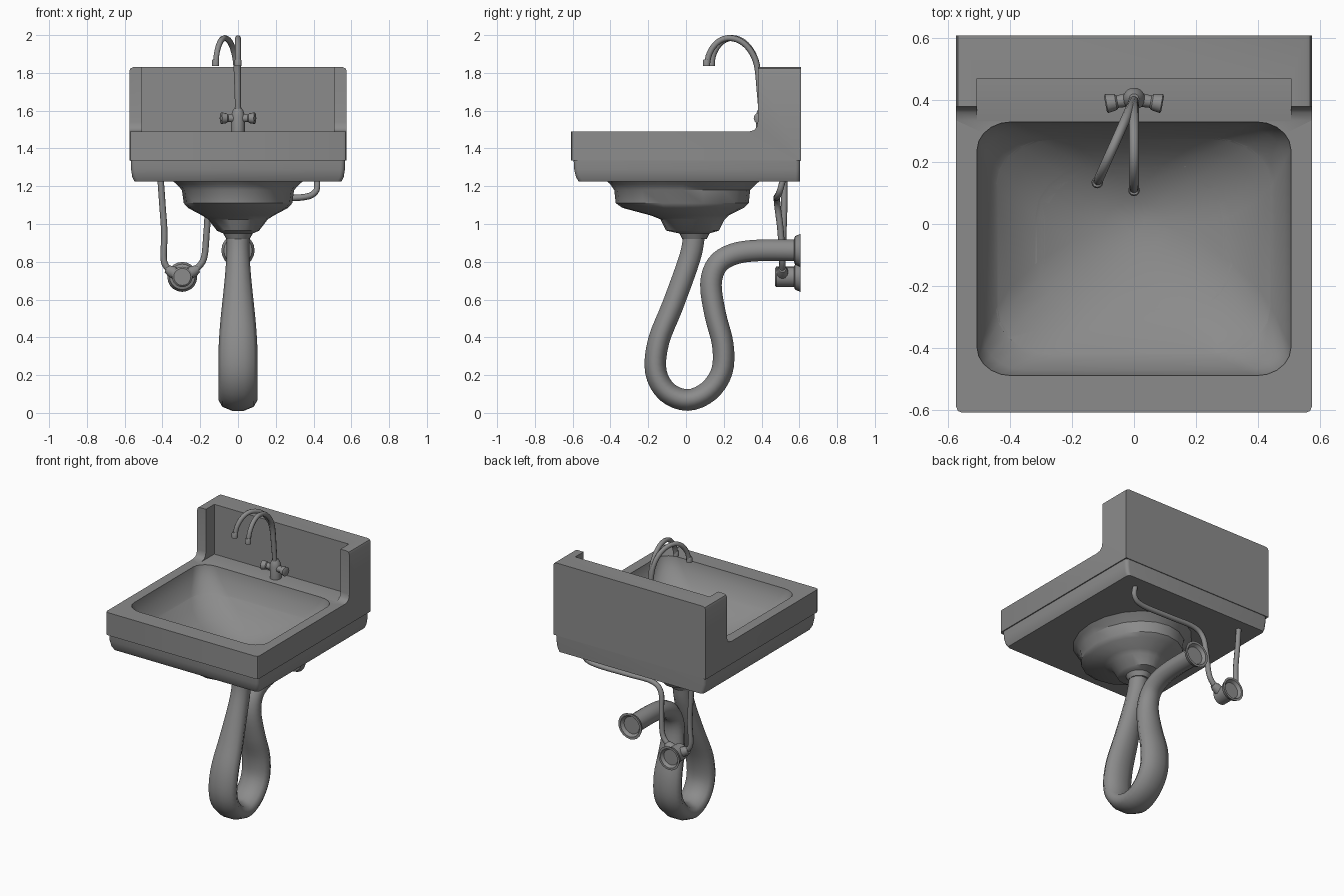
import bpy, bmesh
from math import cos, sin, pi
from mathutils import Vector, Matrix

if "Cube" in bpy.data.objects:
    bpy.data.objects.remove(bpy.data.objects["Cube"])

grey = bpy.data.materials.new("plain grey")
grey.use_nodes = True
grey.diffuse_color = (0.26, 0.26, 0.26, 1)
grey.node_tree.nodes["Principled BSDF"].inputs["Base Color"].default_value = (0.26, 0.26, 0.26, 1)


def finish(obj, angle=35):
    if not obj.data.materials:
        obj.data.materials.append(grey)
    bpy.ops.object.select_all(action='DESELECT')
    obj.select_set(True)
    bpy.context.view_layer.objects.active = obj
    bpy.ops.object.shade_smooth_by_angle(angle=angle * pi / 180)
    return obj


def loft(name, rings, edge_rule=None, width=0.02):
    """Skin a list of point rings, cap both ends, bevel edges picked by a rule."""
    bm = bmesh.new()
    rows = [[bm.verts.new(p) for p in ring] for ring in rings]
    count = len(rows[0])
    for a, b in zip(rows, rows[1:]):
        for i in range(count):
            j = (i + 1) % count
            bm.faces.new((a[i], a[j], b[j], b[i]))
    bm.faces.new(rows[0])
    bm.faces.new(rows[-1])
    if edge_rule:
        picked = [e for e in bm.edges if edge_rule(*[v.co for v in e.verts])]
        bmesh.ops.bevel(bm, geom=picked, offset=width, segments=2, profile=0.5, affect='EDGES')
    bmesh.ops.recalc_face_normals(bm, faces=bm.faces)
    mesh = bpy.data.meshes.new(name)
    bm.to_mesh(mesh)
    bm.free()
    obj = bpy.data.objects.new(name, mesh)
    bpy.context.collection.objects.link(obj)
    return finish(obj)


def rounded(z, cy, hx, hy, f, seg=5):
    """Horizontal rounded rectangle; f = 1 gives an ellipse."""
    ring = []
    for q, (sx, sy) in enumerate(((1, 1), (-1, 1), (-1, -1), (1, -1))):
        for k in range(seg + (f < 1)):
            a = (q + k / seg) * pi / 2
            ring.append(Vector((hx * (sx * (1 - f) + f * cos(a)),
                                cy + hy * (sy * (1 - f) + f * sin(a)), z)))
    return ring


def lathe(name, profile, origin, axis, sides=20):
    """Turn (radius, distance) pairs about an axis through origin."""
    turn = Vector(axis).to_track_quat('Z', 'Y')
    return loft(name, [[Vector(origin) + turn @ Vector((r * cos(2 * pi * i / sides), r * sin(2 * pi * i / sides), d))
                        for i in range(sides)] for r, d in profile])


def tube(name, points, radius, steps=6, sides=3):
    """Round pipe along a smooth path through the points."""
    p = [Vector(q) for q in points]
    p = [2 * p[0] - p[1]] + p + [2 * p[-1] - p[-2]]
    path = []
    for a, b, c, d in zip(p, p[1:], p[2:], p[3:]):
        for k in range(steps):
            t = k / steps
            path.append(0.5 * (2 * b + (c - a) * t + (2 * a - 5 * b + 4 * c - d) * t * t
                               + (3 * b - a - 3 * c + d) * t ** 3))
    path.append(p[-2])
    curve = bpy.data.curves.new(name, 'CURVE')
    curve.dimensions = '3D'
    curve.bevel_depth = radius
    curve.bevel_resolution = sides
    curve.use_fill_caps = True
    spline = curve.splines.new('POLY')
    spline.points.add(len(path) - 1)
    for point, co in zip(spline.points, path):
        point.co = (*co, 1)
    temp = bpy.data.objects.new(name + "_path", curve)
    bpy.context.collection.objects.link(temp)
    mesh = bpy.data.meshes.new_from_object(temp.evaluated_get(bpy.context.evaluated_depsgraph_get()))
    bpy.data.objects.remove(temp)
    obj = bpy.data.objects.new(name, mesh)
    bpy.context.collection.objects.link(obj)
    return finish(obj, 50)


def cut(obj, cutter):
    mod = obj.modifiers.new("cut", 'BOOLEAN')
    mod.operation = 'DIFFERENCE'
    mod.solver = 'EXACT'
    mod.object = cutter
    bpy.context.view_layer.objects.active = obj
    bpy.ops.object.modifier_apply(modifier=mod.name)
    finish(obj)


# Basin body and backsplash: one side profile pulled across the width
side = [(-.61, 1.335), (-.61, 1.49), (.335, 1.49), (.36, 1.497), (.374, 1.512), (.38, 1.54),
        (.38, 1.83), (.61, 1.83), (.61, 1.335)]
body = loft("basin_body", [[Vector((x, y, z)) for y, z in side] for x in (-.575, .575)],
            lambda a, b: abs(a.x - b.x) < .01 and (min(a.z, b.z) > 1.82 or max(a.y, b.y) < -.6))

# Lower tray under the body
tray = loft("lower_tray", [rounded(z, cy, hx, hy, .04) for z, cy, hx, hy in (
    (1.34, .005, .568, .6), (1.29, .006, .566, .598), (1.25, .01, .56, .593), (1.225, .017, .548, .586))])

# Rounded outer bowl hanging below, stepping in to the drain collar
under = loft("under_bowl", [rounded(z, cy, hx, hy, 1) for z, cy, hx, hy in (
    (1.24, -.015, .36, .42), (1.21, -.015, .325, .385), (1.18, -.02, .297, .36), (1.11, -.02, .287, .352),
    (1.085, -.015, .265, .32), (1.045, .02, .19, .205), (1.025, .035, .158, .17), (.965, .035, .112, .14),
    (.955, .04, .09, .1), (.95, .045, .078, .08), (.92, .045, .062, .065))])

# Cutters: basin hollow and the recess between the backsplash wings
hollow = loft("hollow_cutter", [rounded(z, cy, hx, hy, f) for z, cy, hx, hy, f in (
    (1.55, -.08, .509, .412, .22), (1.485, -.08, .507, .41, .22), (1.42, -.08, .488, .392, .28),
    (1.35, -.075, .455, .36, .4), (1.29, -.065, .4, .31, .55), (1.235, -.05, .31, .24, .7),
    (1.19, -.03, .2, .16, .85), (1.165, -.01, .1, .08, .95), (1.155, 0, .03, .03, .98))])
recess = loft("recess_cutter", [[Vector((x, y, z)) for x, y in ((-.508, .3), (.508, .3), (.508, .47), (-.508, .47))]
                                for z in (1.4901, 2)])
cut(body, recess)
for part in (body, tray, under):
    cut(part, hollow)
for cutter in (hollow, recess):
    bpy.data.objects.remove(cutter)

# Drain trap: long loop, fattened sideways towards the bottom
trap = tube("drain_trap", [(0, y, z) for y, z in (
    (.045, .95), (.02, .82), (-.07, .57), (-.145, .38), (-.16, .22), (-.1, .11), (.01, .068), (.12, .115),
    (.19, .22), (.195, .36), (.155, .52), (.132, .68), (.165, .785), (.25, .84), (.38, .86), (.58, .86))], .06, 4)
for v in trap.data.vertices:
    t = min(max((.9 - v.co.z) / .6, 0), 1)
    v.co.x *= 1 + .72 * t * t * (3 - 2 * t)

# Wall flanges, hollow at the back
flange = [(.055, -.035), (.075, -.028), (.088, 0), (.072, 0), (.058, -.02)]
lathe("drain_wall_flange", flange, (0, .605, .86), (0, 1, 0))
lathe("valve_wall_flange", [(r * .9, d) for r, d in flange], (-.295, .605, .72), (0, 1, 0))

# Supply valve with two angled outlets
lathe("supply_valve", [(.045, 0), (.054, .008), (.054, .11)], (-.295, .47, .72), (0, 1, 0))
for side_name, sx in (("right", -1), ("left", 1)):
    lathe(side_name + "_valve_outlet", [(.036, 0), (.03, .07), (.02, .095)], (-.295, .51, .72), (sx, 0, .5), 12)

# Supply hoses
tube("right_supply_hose", [(-.365, .51, .755), (-.393, .51, .81), (-.39, .515, .95), (-.4, .52, 1.1),
                           (-.41, .52, 1.24)], .017, 5, 2)
tube("left_supply_hose", [(-.225, .51, .755), (-.18, .51, .82), (-.165, .5, .97), (-.15, .485, 1.09),
                          (-.08, .48, 1.14), (.1, .48, 1.14), (.33, .48, 1.14), (.41, .495, 1.17),
                          (.42, .515, 1.24)], .017, 5, 2)

# Faucet body and handles
lathe("faucet_body", [(.036, 0), (.036, .09), (.028, .115), (.016, .135)], (0, .405, 1.485), (0, 0, 1), 14)
for side_name, sx in (("right", -1), ("left", 1)):
    lathe(side_name + "_faucet_handle", [(.024, 0), (.02, .055), (.026, .06), (.031, .09), (.024, .094)],
          (0, .405, 1.56), (sx, -.18, 0), 12)

# Twin gooseneck spouts, the second swung to the right
neck = [(0, 1.58), (.01, 1.7), (.025, 1.84), (.06, 1.92), (.115, 1.97), (.18, 1.984), (.235, 1.96),
        (.275, 1.905), (.29, 1.84)]
for label, angle in (("straight_spout", 0), ("swung_spout", -.42)):
    turn = Matrix.Rotation(angle, 3, 'Z')
    tube(label, [Vector((0, .4, z)) + turn @ Vector((0, -d, 0)) for d, z in neck], .0155, 4, 2)
    tip = Vector((0, .4, 1.836)) + turn @ Vector((0, -.291, 0))
    lathe(label + "_nozzle", [(.019, 0), (.019, .03), (.015, .036)], tip, (0, 0, 1), 12)
